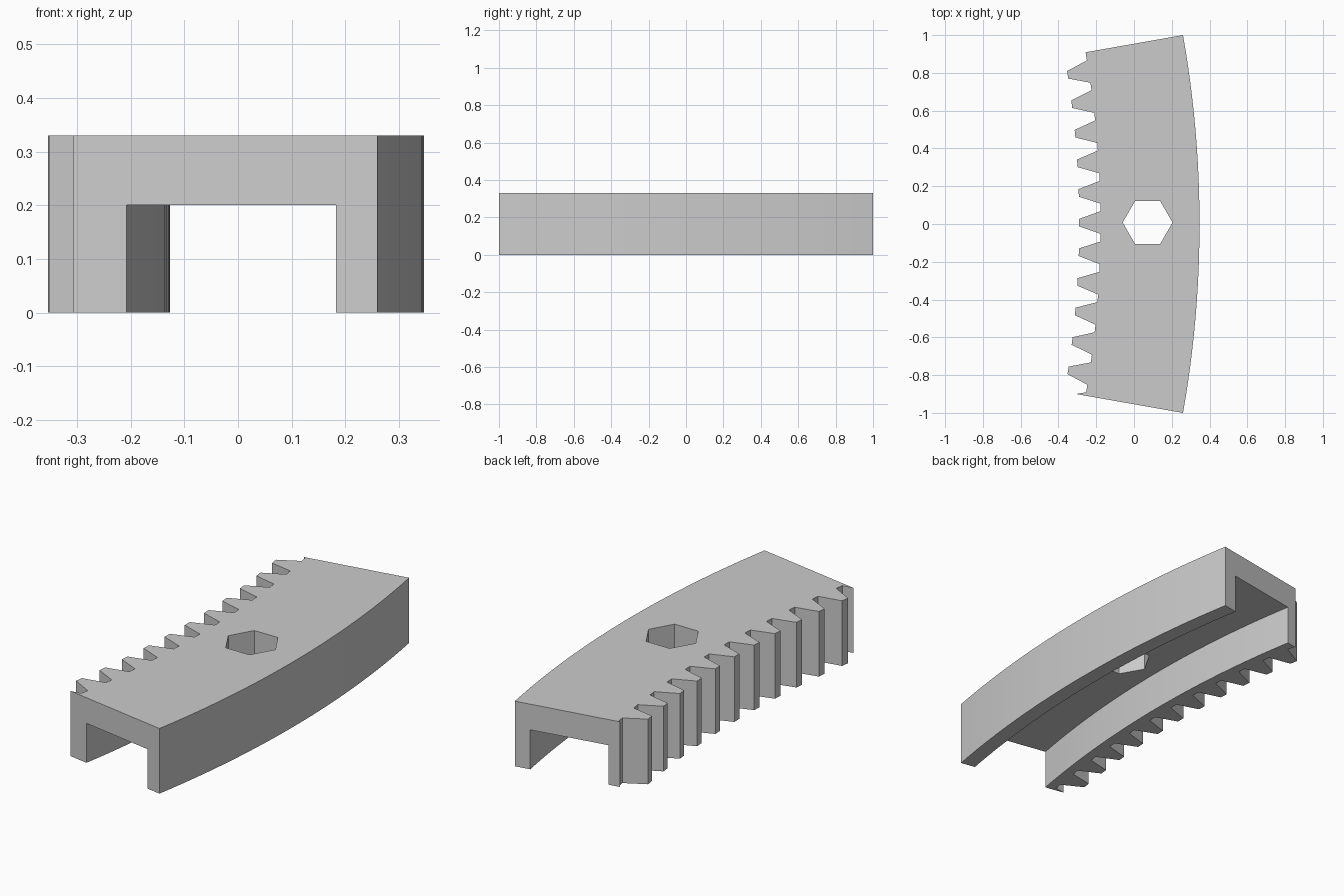
import bpy, bmesh
from math import radians, degrees, cos, sin, pi

if "Cube" in bpy.data.objects:
    bpy.data.objects.remove(bpy.data.objects["Cube"], do_unlink=True)

CENTRE_X = -5.412             # centre of the large ring
R_OUTER, R_ROOT, R_TIP = 5.759, 5.235, 5.122
R_GROOVE_IN, R_GROOVE_OUT = 5.285, 5.681
HALF_ANGLE = 10.0
HEIGHT, GROOVE_TOP = 0.33, 0.20
PITCH, PHASE = 1.757, 0.084   # tooth spacing and offset in degrees

grey = bpy.data.materials.new("plain grey")
grey.use_nodes = True
colour = (0.6, 0.6, 0.6, 1)
grey.diffuse_color = colour
grey.node_tree.nodes["Principled BSDF"].inputs["Base Color"].default_value = colour


def polar(r, angle):
    a = radians(angle)
    return CENTRE_X + r * cos(a), r * sin(a)


def arc(r, start, end, steps):
    return [polar(r, start + (end - start) * i / steps) for i in range(steps + 1)]


def prism(name, outline, z0, z1):
    """Extrude a closed outline from z0 to z1."""
    bm = bmesh.new()
    face = bm.faces.new([bm.verts.new((x, y, z0)) for x, y in outline])
    top = bmesh.ops.extrude_face_region(bm, geom=[face])["geom"]
    bmesh.ops.translate(bm, vec=(0, 0, z1 - z0),
                        verts=[v for v in top if isinstance(v, bmesh.types.BMVert)])
    bmesh.ops.recalc_face_normals(bm, faces=bm.faces)
    mesh = bpy.data.meshes.new(name)
    bm.to_mesh(mesh)
    bm.free()
    mesh.materials.append(grey)
    obj = bpy.data.objects.new(name, mesh)
    bpy.context.collection.objects.link(obj)
    return obj


# Toothed edge: straight flanks, clipped where the end faces cut a tooth
tip_half = degrees(0.02 / R_TIP)
root_half = degrees(0.06 / R_ROOT)
teeth = []
for k in range(-6, 7):
    mid = PHASE + k * PITCH
    for offset, r in ((-root_half, R_ROOT), (-tip_half, R_TIP),
                      (tip_half, R_TIP), (root_half, R_ROOT)):
        if abs(mid + offset) < HALF_ANGLE:
            teeth.append(polar(r, mid + offset))


def clipped_end(k, end):
    off = abs(end - PHASE - k * PITCH)
    t = (off - tip_half) / (root_half - tip_half)
    return polar(R_TIP + t * (R_ROOT - R_TIP), end)


teeth = [clipped_end(-6, -HALF_ANGLE)] + teeth + [clipped_end(6, HALF_ANGLE)]

# Main body
body = prism("toothed_ring_segment",
             teeth + arc(R_OUTER, HALF_ANGLE, -HALF_ANGLE, 24), 0, HEIGHT)

# Channel along the underside and hexagonal through hole
channel = prism("channel_cutter",
                arc(R_GROOVE_IN, -12, 12, 28) + arc(R_GROOVE_OUT, 12, -12, 28),
                -0.1, GROOVE_TOP)
hexagon = [(0.072 + 0.132 * cos(i * pi / 3), 0.008 + 0.132 * sin(i * pi / 3))
           for i in range(6)]
hole = prism("hex_hole_cutter", hexagon, 0.1, 0.5)

bpy.context.view_layer.objects.active = body
for cutter in (channel, hole):
    cutter.hide_render = True
    mod = body.modifiers.new("cut", "BOOLEAN")
    mod.operation = "DIFFERENCE"
    mod.solver = "EXACT"
    mod.object = cutter
    bpy.ops.object.modifier_apply(modifier=mod.name)
    bpy.data.objects.remove(cutter, do_unlink=True)

# Smooth the long curved walls, keep real edges crisp
bpy.ops.object.select_all(action="DESELECT")
body.select_set(True)
bpy.ops.object.shade_smooth_by_angle(angle=radians(20))
